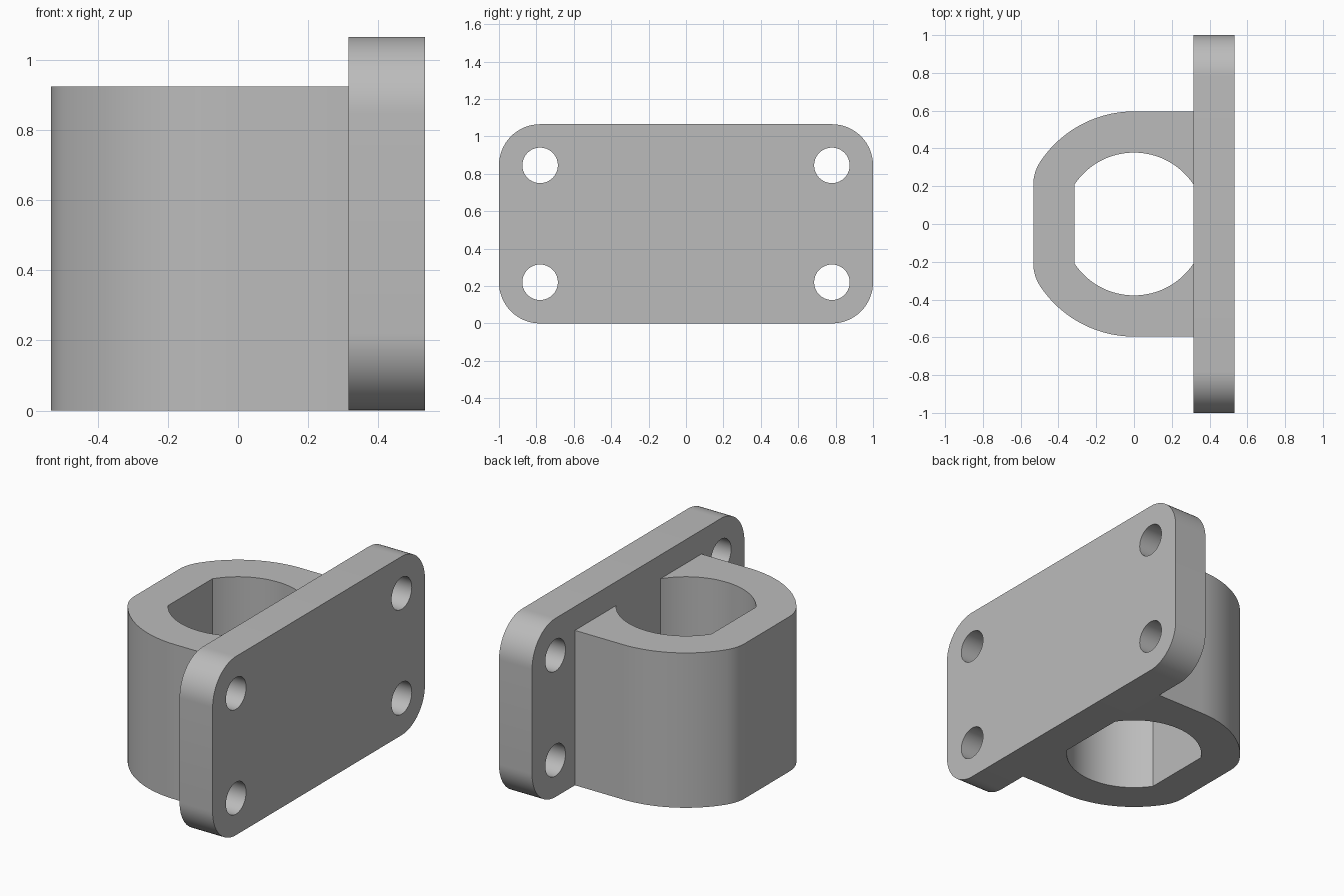
import bpy
import bmesh
from math import sin, cos, pi, atan2, radians
from mathutils import Matrix, Vector

cube = bpy.data.objects.get("Cube")
if cube:
    bpy.data.objects.remove(cube)

GREY = (0.5, 0.5, 0.5, 1)
metal = bpy.data.materials.new("plain grey")
metal.use_nodes = True
metal.diffuse_color = GREY
metal.node_tree.nodes["Principled BSDF"].inputs["Base Color"].default_value = GREY

WALL = 0.218          # wall and plate thickness
FLAT_X = 0.315        # half the distance between the bore flats
BORE_R = 0.378
COLLAR_H = 0.923
PLATE_H = 1.065
HOLE_R = 0.095


def arc(cx, cy, r, start, end, steps):
    angles = [start + (end - start) * i / steps for i in range(steps + 1)]
    return [(cx + r * cos(a), cy + r * sin(a)) for a in angles]


def extruded(name, loops, depth, matrix=Matrix()):
    """Fill closed loops (outline first, then holes) and extrude along z."""
    bm = bmesh.new()
    edges = []
    for loop in loops:
        verts = [bm.verts.new((x, y, 0)) for x, y in loop]
        edges += [bm.edges.new((v, verts[i - 1])) for i, v in enumerate(verts)]
    bmesh.ops.triangle_fill(bm, edges=edges, use_beauty=True, normal=(0, 0, 1))
    grown = bmesh.ops.extrude_face_region(bm, geom=bm.faces[:], use_keep_orig=True)
    top = [v for v in grown["geom"] if isinstance(v, bmesh.types.BMVert)]
    bmesh.ops.translate(bm, verts=top, vec=Vector((0, 0, depth)))
    bm.transform(matrix)
    bmesh.ops.recalc_face_normals(bm, faces=bm.faces[:])
    mesh = bpy.data.meshes.new(name)
    bm.to_mesh(mesh)
    bm.free()
    mesh.materials.append(metal)
    obj = bpy.data.objects.new(name, mesh)
    bpy.context.collection.objects.link(obj)
    bpy.ops.object.select_all(action='DESELECT')
    obj.select_set(True)
    bpy.context.view_layer.objects.active = obj
    bpy.ops.object.shade_smooth_by_angle(angle=radians(25))
    return obj


# Collar: a C-shaped wall of even thickness around a double-flat bore
flat_y = (BORE_R ** 2 - FLAT_X ** 2) ** 0.5
corner = atan2(flat_y, FLAT_X)
outer_half = [(FLAT_X, BORE_R + WALL)]
outer_half += arc(0, 0, BORE_R + WALL, pi / 2, pi - corner, 24)
outer_half += arc(-FLAT_X, flat_y, WALL, pi - corner, pi, 8)[1:]
inner_half = arc(0, 0, BORE_R, pi - corner, corner, 40)
half = outer_half, inner_half
mirrored = [[(x, -y) for x, y in reversed(part)] for part in half]
collar_outline = outer_half + mirrored[0] + mirrored[1] + inner_half
extruded("collar", [collar_outline], COLLAR_H)

# Mounting plate: rounded rectangle with a bolt hole at each corner centre
corner_r = 0.22
centres = [(1 - corner_r, PLATE_H - corner_r), (corner_r - 1, PLATE_H - corner_r),
           (corner_r - 1, corner_r), (1 - corner_r, corner_r)]
outline, holes = [], []
for i, (cy, cz) in enumerate(centres):
    outline += arc(cy, cz, corner_r, i * pi / 2, (i + 1) * pi / 2, 16)
    holes.append(arc(cy, cz, HOLE_R, 0, 2 * pi, 40)[:-1])
# Profile axes (y, z) with depth along x
upright = Matrix(((0, 0, 1, FLAT_X), (1, 0, 0, 0), (0, 1, 0, 0), (0, 0, 0, 1)))
extruded("mounting_plate", [outline] + holes, WALL, upright)
